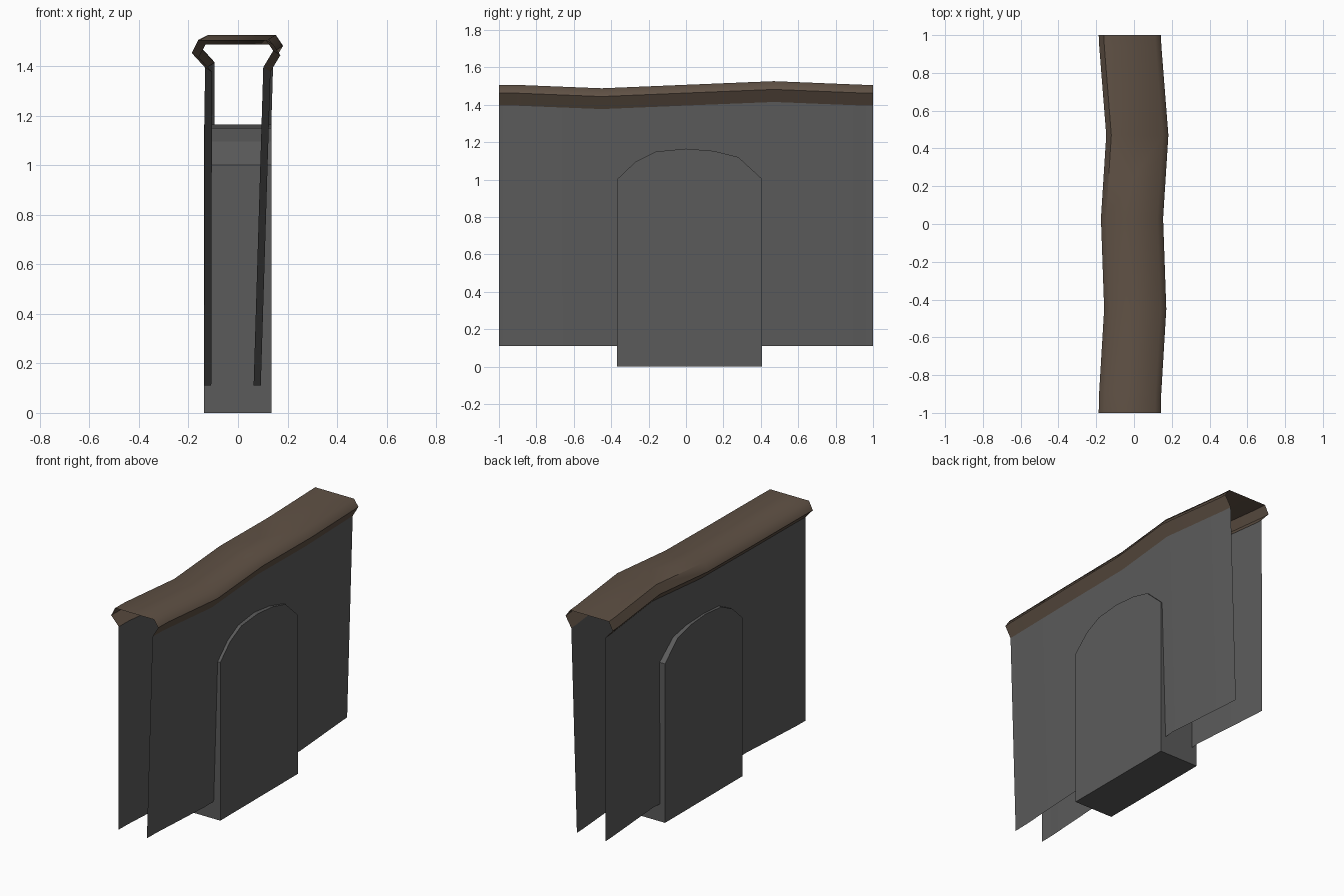
import bpy, bmesh

if "Cube" in bpy.data.objects:
    bpy.data.objects.remove(bpy.data.objects["Cube"])


def material(name, rgb):
    m = bpy.data.materials.new(name)
    m.diffuse_color = (*rgb, 1)
    m.use_nodes = True
    m.node_tree.nodes["Principled BSDF"].inputs["Base Color"].default_value = m.diffuse_color
    return m


STONE = material("stone grey", (0.105, 0.105, 0.105))
WOOD = material("brown wood", (0.118, 0.084, 0.060))

# Stations along the wall: y, sideways sway, rise of the top
STATIONS = [(-1, 0, 0), (-0.9, 0.002, 0), (-0.45, 0.029, -0.018), (0.03, 0.012, 0.002),
            (0.47, 0.04, 0.02), (0.94, 0.003, 0.001), (1, 0, 0)]


def finish(name, bm, mat, angle=None):
    me = bpy.data.meshes.new(name)
    bm.to_mesh(me)
    bm.free()
    me.materials.append(mat)
    ob = bpy.data.objects.new(name, me)
    bpy.context.collection.objects.link(ob)
    if angle:
        bpy.ops.object.select_all(action='DESELECT')
        ob.select_set(True)
        bpy.context.view_layer.objects.active = ob
        bpy.ops.object.shade_smooth_by_angle(angle=angle)
    return ob


def sweep(name, section, mat, angle):
    """Open strip: section points (x, z, share of the rise) carried along the stations."""
    bm = bmesh.new()
    rows = [[bm.verts.new((x + dx, y, z + dz * k)) for x, z, k in section]
            for y, dx, dz in STATIONS]
    for a, b in zip(rows, rows[1:]):
        for i in range(len(section) - 1):
            bm.faces.new((a[i], a[i + 1], b[i + 1], b[i]))
    return finish(name, bm, mat, angle)


# Thin wall sheets, sections ordered so the normals face outward
sweep("left_wall", [(-0.137, 0.11, 0), (-0.134, 1.395, 1)], STONE, 0.6)
sweep("right_wall", [(0.102, 1.395, 1), (0.063, 0.11, 0)], STONE, 0.6)

# Hollow wavy cap, open underneath and at both ends
sweep("wall_cap", [(-0.134, 1.395, 1), (-0.187, 1.453, 1), (-0.160, 1.506, 1),
                   (0.112, 1.506, 1), (0.142, 1.462, 1), (0.102, 1.395, 1)], WOOD, 1.1)

# Arched block through the wall
ARCH = [(-0.37, 0), (0.405, 0), (0.405, 1.005), (0.28, 1.12), (0.15, 1.153),
        (0, 1.165), (-0.16, 1.15), (-0.27, 1.095), (-0.37, 1.0)]
bm = bmesh.new()
face = bm.faces.new([bm.verts.new((-0.137, y, z)) for y, z in ARCH])
ext = bmesh.ops.extrude_face_region(bm, geom=[face])
bmesh.ops.translate(bm, vec=(0.272, 0, 0),
                    verts=[v for v in ext["geom"] if isinstance(v, bmesh.types.BMVert)])
bmesh.ops.recalc_face_normals(bm, faces=bm.faces)
finish("arched_block", bm, STONE)
